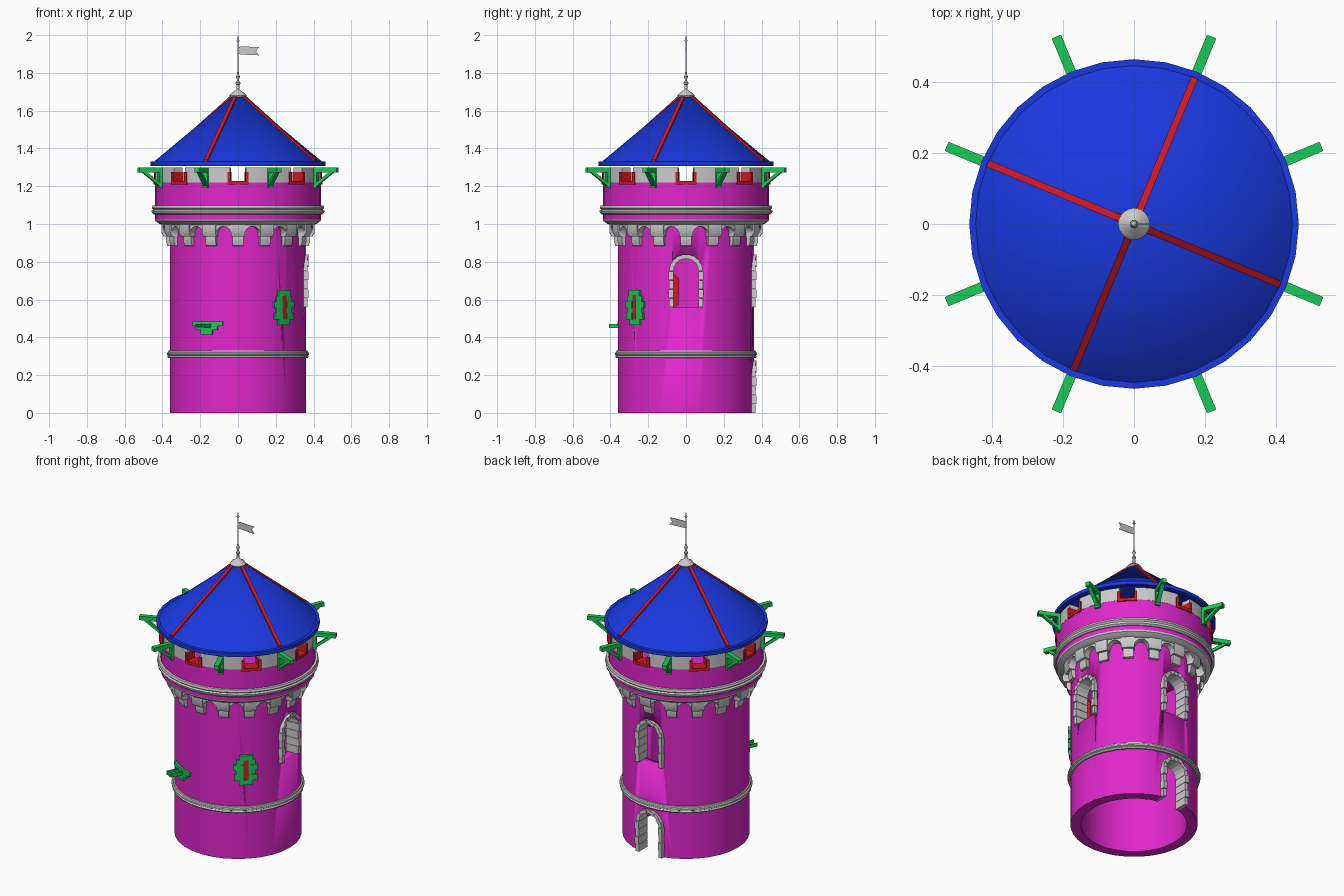
import bpy, bmesh
from math import sin, cos, pi, radians, sqrt
from mathutils import Vector

if "Cube" in bpy.data.objects:
    bpy.data.objects.remove(bpy.data.objects["Cube"])

MAGENTA, BLUE = (0.75, 0.02, 0.6, 1), (0.01, 0.04, 0.75, 1)
RED, GREEN = (0.65, 0.01, 0.02, 1), (0.01, 0.6, 0.1, 1)
mats = {}


def P(a, d, u, z):
    """World point: azimuth a (degrees), distance d outwards, u sideways."""
    a = radians(a)
    return Vector((d * cos(a) - u * sin(a), d * sin(a) + u * cos(a), z))


def loft(bm, loops, closed=False):
    """Skin a chain of equal loops, capped at the ends unless closed."""
    rows = [[bm.verts.new(p) for p in lp] for lp in loops]
    n, m = len(rows), len(rows[0])
    for i in range(n if closed else n - 1):
        a, b = rows[i], rows[(i + 1) % n]
        for j in range(m):
            k = (j + 1) % m
            bm.faces.new((a[j], a[k], b[k], b[j]))
    if not closed:
        bm.faces.new(rows[0])
        bm.faces.new(rows[-1])


def lathe(bm, prof, n=32):
    loft(bm, [[P(360 * i / n, r, 0, z) for r, z in prof] for i in range(n)], True)


def arc(bm, prof, a0, a1, n=4):
    """Curved block: (r, z) section swept from azimuth a0 to a1."""
    loft(bm, [[P(a0 + (a1 - a0) * i / n, r, 0, z) for r, z in prof] for i in range(n + 1)])


def rect(r0, r1, z0, z1):
    return [(r0, z0), (r1, z0), (r1, z1), (r0, z1)]


def plate(bm, a, prof, hw):
    """(r, z) section with flat sides, 2*hw wide."""
    loft(bm, [[P(a, r, u, z) for r, z in prof] for u in (-hw, hw)])


def panel(bm, a, poly, d0, d1):
    """(u, z) outline pushed outwards from d0 to d1."""
    loft(bm, [[P(a, d, u, z) for u, z in poly] for d in (d0, d1)])


def make(name, bm, color=None):
    bmesh.ops.remove_doubles(bm, verts=bm.verts, dist=1e-5)
    bmesh.ops.recalc_face_normals(bm, faces=bm.faces)
    me = bpy.data.meshes.new(name)
    bm.to_mesh(me)
    bm.free()
    ob = bpy.data.objects.new(name, me)
    bpy.context.collection.objects.link(ob)
    if color:
        if color not in mats:
            mats[color] = bpy.data.materials.new("paint")
            mats[color].diffuse_color = color
        me.materials.append(mats[color])
    bpy.ops.object.select_all(action='DESELECT')
    ob.select_set(True)
    bpy.context.view_layer.objects.active = ob
    bpy.ops.object.shade_smooth_by_angle(angle=radians(30))
    return ob


def arch_pts(hw, spring, n=8):
    return [(hw * cos(pi * i / n), spring + hw * sin(pi * i / n)) for i in range(n + 1)]


# arched openings: azimuth, bottom, springing height
OPENINGS = [("right_window", 0, 0.56, 0.75), ("back_window", 90, 0.56, 0.75), ("door", 90, 0.0, 0.19)]
SLIT = -48

# hollow tower shaft with the openings cut out
bm = bmesh.new()
lathe(bm, rect(0.30, 0.36, 0, 1.0), 32)
shaft = make("tower_shaft", bm, MAGENTA)
cuts = [(az, [(-0.08, z0 - (0.05 if z0 == 0 else 0)), (0.08, z0 - (0.05 if z0 == 0 else 0))] + arch_pts(0.08, zs))
        for _, az, z0, zs in OPENINGS]
cuts.append((SLIT, [(-0.015, 0.495), (0.015, 0.495), (0.015, 0.62), (-0.015, 0.62)]))
for az, poly in cuts:
    bm = bmesh.new()
    panel(bm, az, poly, 0.2, 0.5)
    cutter = make("cutter", bm)
    cutter.hide_render = True
    mod = shaft.modifiers.new("cut", 'BOOLEAN')
    mod.operation, mod.solver, mod.object = 'DIFFERENCE', 'EXACT', cutter
    bpy.context.view_layer.objects.active = shaft
    bpy.ops.object.modifier_apply(modifier=mod.name)
    bpy.data.objects.remove(cutter)

# stone surrounds: jamb blocks and wedge stones
for name, az, z0, zs in OPENINGS:
    bm = bmesh.new()
    out = lambda i: 0.368 + 0.006 * (i % 2)
    for s in (-1, 1):
        for i in range(4):
            h = (zs - z0) / 4
            za, zb = z0 + i * h, z0 + (i + 1) * h - 0.002
            w = 0.09 + 0.003 * (i % 2)
            panel(bm, az, [(s * 0.067, za), (s * w, za), (s * w, zb), (s * 0.067, zb)], 0.285, out(i))
    ins, outs = arch_pts(0.067, zs, 9), arch_pts(0.09, zs, 9)
    for i in range(9):
        panel(bm, az, [ins[i], outs[i], outs[i + 1], ins[i + 1]], 0.285, out(i))
    make(name + "_surround", bm)

# small shutter inside the right window
bm = bmesh.new()
panel(bm, 0, [(-0.066, 0.56), (-0.04, 0.57), (-0.036, 0.71), (-0.066, 0.74)], 0.275, 0.29)
make("window_shutter", bm, RED)

# arrow slit surround with its red insert
bm = bmesh.new()
k = 180 / pi / 0.365
rows = [(0.465, 0.495, 0.04), (0.495, 0.53, 0.065), (0.53, 0.555, 0.055),
        (0.555, 0.59, 0.069), (0.59, 0.62, 0.055), (0.62, 0.65, 0.04)]
for i, (za, zb, w) in enumerate(rows):
    sec = rect(0.345, 0.37 + 0.004 * (i % 2), za, zb)
    if i in (0, 5):
        arc(bm, sec, SLIT - w * k, SLIT + w * k)
    else:
        for s in (-1, 1):
            arc(bm, sec, SLIT + s * 0.014 * k, SLIT + s * w * k)
make("slit_surround", bm, GREEN)
bm = bmesh.new()
arc(bm, rect(0.30, 0.368, 0.495, 0.62), SLIT - 0.015 * k, SLIT + 0.015 * k)
make("slit_insert", bm, RED)

# stepped stone ledge with drain spout, front left
bm = bmesh.new()
for za, zb, w in ((0.46, 0.485, 0.09), (0.44, 0.46, 0.062), (0.415, 0.44, 0.033)):
    arc(bm, rect(0.345, 0.372, za, zb), -117 - w * k, -117 + w * k)
plate(bm, -117, rect(0.35, 0.445, 0.449, 0.457), 0.026)
for s in (-1, 1):
    loft(bm, [[P(-117, r, s * u, z) for r, z in rect(0.35, 0.445, 0.449, 0.47)] for u in (0.019, 0.027)])
make("drain_ledge", bm, GREEN)

# moulded rings
bm = bmesh.new()
lathe(bm, [(0.35, 0.29), (0.37, 0.29), (0.374, 0.297), (0.37, 0.304), (0.377, 0.308),
           (0.377, 0.318), (0.37, 0.322), (0.368, 0.33), (0.35, 0.33)])
make("lower_ring", bm)
bm = bmesh.new()
lathe(bm, [(0.42, 1.05), (0.445, 1.05), (0.455, 1.058), (0.458, 1.07), (0.448, 1.076),
           (0.457, 1.084), (0.453, 1.097), (0.42, 1.1)])
make("upper_ring", bm)
bm = bmesh.new()
lathe(bm, [(0.34, 0.995), (0.40, 0.995), (0.415, 1.0), (0.437, 1.015), (0.44, 1.025), (0.34, 1.025)])
make("corbel_cornice", bm)

# corbels and the small arches between them
bm = bmesh.new()
prof = [(0.345, 0.88), (0.373, 0.885), (0.381, 0.905), (0.381, 0.93), (0.395, 0.935),
        (0.406, 0.955), (0.406, 0.998), (0.345, 0.998)]
for i in range(16):
    c = 22.5 * i
    arc(bm, prof[4:] + [(0.345, 0.935)], c - 5.4, c + 5.4)
    arc(bm, prof[:4] + [(0.381, 0.937), (0.345, 0.937)], c - 4.4, c + 4.4)
make("corbels", bm)
bm = bmesh.new()
loops = []
for i in range(16):
    for t in (-11.25, -6, -5.7, -4.6, -2.6, 0, 2.6, 4.6, 5.7, 6):
        z = 0.945 + 0.043 * sqrt(max(0, 1 - (t / 6) ** 2))
        loops.append([P(22.5 * i + 11.25 + t, r, 0, zz) for r, zz in rect(0.35, 0.399, z, 1.0)])
loft(bm, loops, True)
make("corbel_arches", bm)

# parapet with its floor
bm = bmesh.new()
lathe(bm, [(0, 1.015), (0.43, 1.02), (0.44, 1.025), (0.44, 1.22), (0.38, 1.22), (0.38, 1.04), (0, 1.04)])
make("parapet", bm, MAGENTA)

# merlons, red gap frames and brackets, eight of each
stones, frames, brackets = bmesh.new(), bmesh.new(), bmesh.new()
for i in range(8):
    a = 45 * i
    arc(stones, rect(0.38, 0.44, 1.22, 1.30), a + 5.6, a + 39.4, 6)
    arc(frames, rect(0.376, 0.447, 1.21, 1.228), a - 7.3, a + 7.3)
    for s in (-1, 1):
        arc(frames, rect(0.376, 0.447, 1.21, 1.275), a + s * 5.2, a + s * 7.3, 2)
    b = a + 22.5
    plate(brackets, b, rect(0.43, 0.455, 1.19, 1.28), 0.014)
    plate(brackets, b, rect(0.38, 0.57, 1.273, 1.298), 0.014)
    plate(brackets, b, [(0.45, 1.198), (0.55, 1.275), (0.525, 1.275), (0.45, 1.218)], 0.011)
make("merlons", stones)
make("gap_frames", frames, RED)
make("roof_brackets", brackets, GREEN)

# conical roof shell with brim, and four ribs
bm = bmesh.new()
lathe(bm, [(0, 1.70), (0.445, 1.33), (0.463, 1.33), (0.463, 1.308), (0.44, 1.308), (0, 1.675)])
make("roof", bm, BLUE)
bm = bmesh.new()
for i in range(4):
    plate(bm, 67.5 + 90 * i, [(0.445, 1.32), (0.445, 1.342), (0.03, 1.687), (0.03, 1.665)], 0.01)
make("roof_ribs", bm, RED)

# finial: cap, knobs, rod and spear tip turned in one piece
bm = bmesh.new()
lathe(bm, [(0, 1.66), (0.042, 1.672), (0.045, 1.68), (0.036, 1.692), (0.015, 1.706), (0.008, 1.715),
           (0.007, 1.735), (0.012, 1.742), (0.012, 1.75), (0.006, 1.757), (0.006, 1.77), (0.011, 1.78),
           (0.006, 1.79), (0.004, 1.80), (0.003, 1.965), (0.008, 1.97), (0, 2.0)], 16)
make("finial", bm)

# swallow-tailed flag
bm = bmesh.new()
panel(bm, -90, [(0.0, 1.90), (0.022, 1.897), (0.112, 1.893), (0.095, 1.914), (0.112, 1.936),
                (0.022, 1.94), (0.0, 1.937)], -0.002, 0.002)
make("flag", bm)

for m in bpy.data.materials:
    if m.users and not m.is_grease_pencil:
        m.use_nodes = True
        m.node_tree.nodes["Principled BSDF"].inputs["Base Color"].default_value = m.diffuse_color
